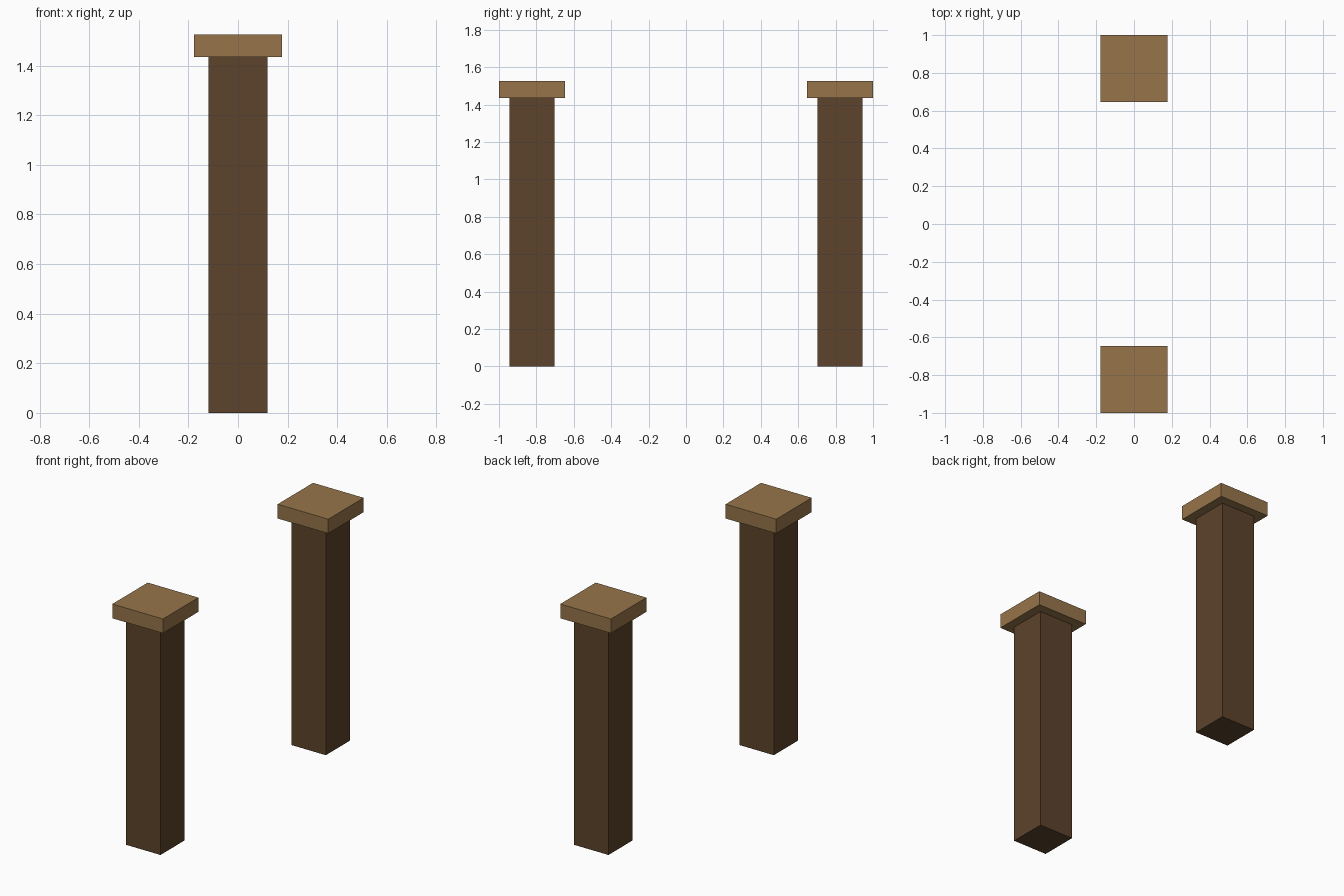
import bpy

if "Cube" in bpy.data.objects:
    bpy.data.objects.remove(bpy.data.objects["Cube"])


def material(name, color):
    m = bpy.data.materials.new(name)
    m.diffuse_color = (*color, 1.0)
    m.use_nodes = True
    m.node_tree.nodes["Principled BSDF"].inputs["Base Color"].default_value = m.diffuse_color
    return m


def box(name, center, size, mat):
    bpy.ops.mesh.primitive_cube_add(size=1, location=center)
    ob = bpy.context.object
    ob.name = name
    ob.scale = size
    bpy.ops.object.transform_apply(location=False, rotation=False, scale=True)
    ob.data.materials.append(mat)


dark_wood = material("dark_wood", (0.107, 0.056, 0.024))
light_wood = material("light_wood", (0.309, 0.178, 0.069))

POST_W, POST_H = 0.239, 1.435
CAP_W, CAP_H = 0.353, 0.09
OFFSET = 1.0 - CAP_W / 2

# Two identical square posts, each with an overhanging flat cap
for side, y in (("front", -OFFSET), ("back", OFFSET)):
    box(side + "_post", (0, y, POST_H / 2), (POST_W, POST_W, POST_H), dark_wood)
    box(side + "_cap", (0, y, POST_H + CAP_H / 2), (CAP_W, CAP_W, CAP_H), light_wood)
